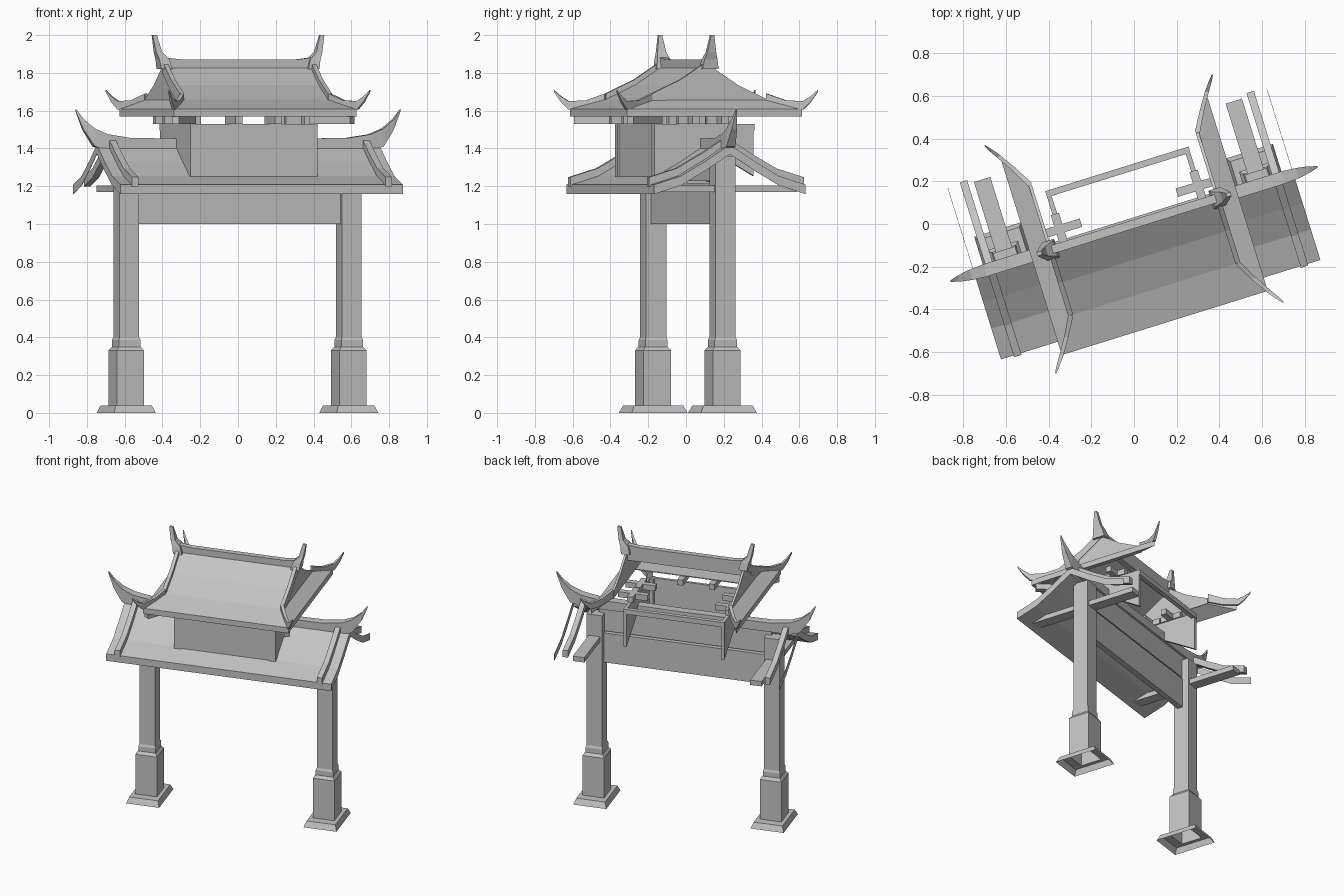
import bpy, bmesh, math
from mathutils import Vector

old = bpy.data.objects.get("Cube")
if old:
    bpy.data.objects.remove(old, do_unlink=True)

TURN = math.radians(17.3)   # the whole gate stands turned on its base

stone = bpy.data.materials.new("plain grey")
stone.use_nodes = True
grey = (0.55, 0.55, 0.55, 1)
stone.diffuse_color = grey
stone.node_tree.nodes["Principled BSDF"].inputs["Base Color"].default_value = grey


def loft(name, rings, open_start=False):
    """Solid through rings of equal point count."""
    bm = bmesh.new()
    loops = [[bm.verts.new(p) for p in ring] for ring in rings]
    n = len(loops[0])
    for a, b in zip(loops, loops[1:]):
        for i in range(n):
            j = (i + 1) % n
            bm.faces.new((a[i], a[j], b[j], b[i]))
    if not open_start:
        bm.faces.new(loops[0][::-1])
    bm.faces.new(loops[-1])
    bmesh.ops.recalc_face_normals(bm, faces=bm.faces)
    mesh = bpy.data.meshes.new(name)
    bm.to_mesh(mesh)
    bm.free()
    mesh.materials.append(stone)
    obj = bpy.data.objects.new(name, mesh)
    obj.rotation_euler.z = TURN
    bpy.context.collection.objects.link(obj)
    return obj


def sweep(name, stations):
    """Upright rectangular section along a path of (x, y, low, high, width)."""
    a, b = stations[0], stations[-1]
    along = Vector((b[0] - a[0], b[1] - a[1], 0)).normalized()
    side = Vector((-along.y, along.x, 0))
    rings = []
    for x, y, low, high, width in stations:
        s = side * width / 2
        p = Vector((x, y, 0))
        rings.append([p - s + Vector((0, 0, low)), p + s + Vector((0, 0, low)),
                      p + s + Vector((0, 0, high)), p - s + Vector((0, 0, high))])
    return loft(name, rings)


def bar(name, start, end, low, high, width):
    return sweep(name, [(*start, low, high, width), (*end, low, high, width)])


def stack(name, x, y, levels, open_start=False):
    """Upright form from (height, x offset, half width, half depth) levels."""
    return loft(name, [[(x + o + i * w, y + j * d, z)
                        for i, j in ((-1, -1), (1, -1), (1, 1), (-1, 1))]
                       for z, o, w, d in levels], open_start)


# slope curves: distance from the ridge, height
LOWER = [(0, 1.42), (0.14, 1.33), (0.27, 1.255), (0.42, 1.208)]
UPPER = [(0, 1.84), (0.16, 1.735), (0.32, 1.66)]


def both_ways(curve):
    return [(-d, z) for d, z in curve[:0:-1]] + curve


SIDES = ((1, "left"), (-1, "right"))

# columns with stepped plinths and sloped feet, hollow underneath
for side, label in SIDES:
    cx = side * 0.617
    stack(label + "_column", cx, 0.01, [
        (0, 0, 0.115, 0.155), (0.04, 0, 0.1, 0.135), (0.04, 0, 0.075, 0.077),
        (0.33, 0, 0.075, 0.077), (0.35, 0, 0.06, 0.062), (0.385, 0, 0.06, 0.062),
        (0.4, 0, 0.054, 0.056), (1.36, 0, 0.054, 0.056)], open_start=True)
    bar(label + "_cross_beam", (cx, -0.4), (cx, 0.41), 1.17, 1.205, 0.08)

# beams between the columns
bar("lintel", (-0.57, 0), (0.57, 0), 1.0, 1.215, 0.04)
bar("ridge_board", (-0.6, 0), (0.6, 0), 1.228, 1.39, 0.03)

# lower roof, front slope only
sweep("lower_roof", [(0, -d, z - 0.05, z, 1.564) for d, z in LOWER])

# lower ridge with swept horns
for side, label in SIDES:
    sweep(label + "_lower_ridge", [
        (0, 0, 1.39, 1.45, 0.06), (side * 0.6, 0, 1.39, 1.455, 0.06),
        (side * 0.73, 0, 1.39, 1.475, 0.06), (side * 0.80, 0, 1.41, 1.505, 0.05),
        (side * 0.86, 0, 1.50, 1.555, 0.03), (side * 0.9, 0, 1.595, 1.61, 0.006)])

# rails and barge boards on both slopes
for side, label in SIDES:
    sweep(label + "_lower_rail",
          [(side * 0.703, d * 1.02, z - 0.01, z + 0.04, 0.036) for d, z in both_ways(LOWER)])
    sweep(label + "_barge_board",
          [(side * 0.782, d, z - 0.05, z, 0.002) for d, z in both_ways(LOWER)])

# upper storey walls
bar("front_wall", (-0.34, -0.268), (0.34, -0.268), 1.25, 1.53, 0.02)
bar("back_wall_plate", (-0.35, 0.255), (0.35, 0.255), 1.495, 1.53, 0.03)
for side, label in SIDES:
    sweep(label + "_side_wall", [(side * 0.34, -0.265, 1.25, 1.53, 0.022),
                                 (side * 0.34, 0, 1.41, 1.53, 0.022),
                                 (side * 0.34, 0.265, 1.255, 1.53, 0.022)])
    bar(label + "_corner_post", (side * 0.328, -0.285), (side * 0.328, -0.235), 1.25, 1.53, 0.05)

# brackets under the upper eaves
for side, label in SIDES:
    bar(label + "_front_bracket", (side * 0.11 - 0.005, -0.385), (side * 0.11 - 0.005, -0.2),
        1.53, 1.57, 0.04)
    for y in (-0.08, 0.08):
        bar(label + "_bracket_arm", (side * 0.235, y), (side * 0.44, y), 1.53, 1.57, 0.04)
        bar(label + "_bracket_cross", (side * 0.34, y - 0.075), (side * 0.34, y + 0.075),
            1.53, 1.57, 0.04)
    bar(label + "_corner_bracket", (side * 0.33, -0.25), (side * 0.49, -0.46), 1.53, 1.57, 0.04)

# upper roof: front slope flaring into the eave, soffit, and side skirts
sweep("upper_roof", [(0, -d, z - 0.04, z, 0.84) for d, z in UPPER]
      + [(0, -0.485, 1.57, 1.61, 1.01)])
bar("front_soffit", (0, -0.48), (0, -0.26), 1.57, 1.576, 0.98)
bar("upper_ridge_purlin", (-0.4, 0), (0.4, 0), 1.77, 1.83, 0.04)
for side, label in SIDES:
    sweep(label + "_skirt_roof", [(side * 0.41, 0, 1.62, 1.66, 0.64),
                                  (side * 0.505, 0, 1.57, 1.61, 0.97)])
    sweep(label + "_gable",
          [(side * 0.41, d, 1.62, z, 0.015) for d, z in both_ways(UPPER)])
    sweep(label + "_upper_rail",
          [(side * 0.41, -d, z - 0.03, z + 0.03, 0.024) for d, z in UPPER])
    # hip ridges with upturned tips
    for end in (-1, 1):
        sweep(label + ("_front" if end < 0 else "_back") + "_hip", [
            (side * 0.41, end * 0.32, 1.63, 1.69, 0.024),
            (side * 0.46, end * 0.41, 1.605, 1.655, 0.02),
            (side * 0.51, end * 0.49, 1.605, 1.65, 0.018),
            (side * 0.535, end * 0.525, 1.645, 1.675, 0.014),
            (side * 0.558, end * 0.558, 1.70, 1.71, 0.006)])

# upper ridge with tapering upright horns
sweep("upper_ridge", [(x, 0, 1.82, z, 0.04) for x, z in
                      ((-0.43, 1.885), (-0.33, 1.872), (0.33, 1.872), (0.43, 1.885))])
for side, label in SIDES:
    stack(label + "_ridge_horn", 0, 0, [
        (1.82, side * 0.408, 0.03, 0.045), (1.87, side * 0.418, 0.028, 0.036),
        (1.91, side * 0.444, 0.016, 0.024), (2.0, side * 0.464, 0.012, 0.009)])
